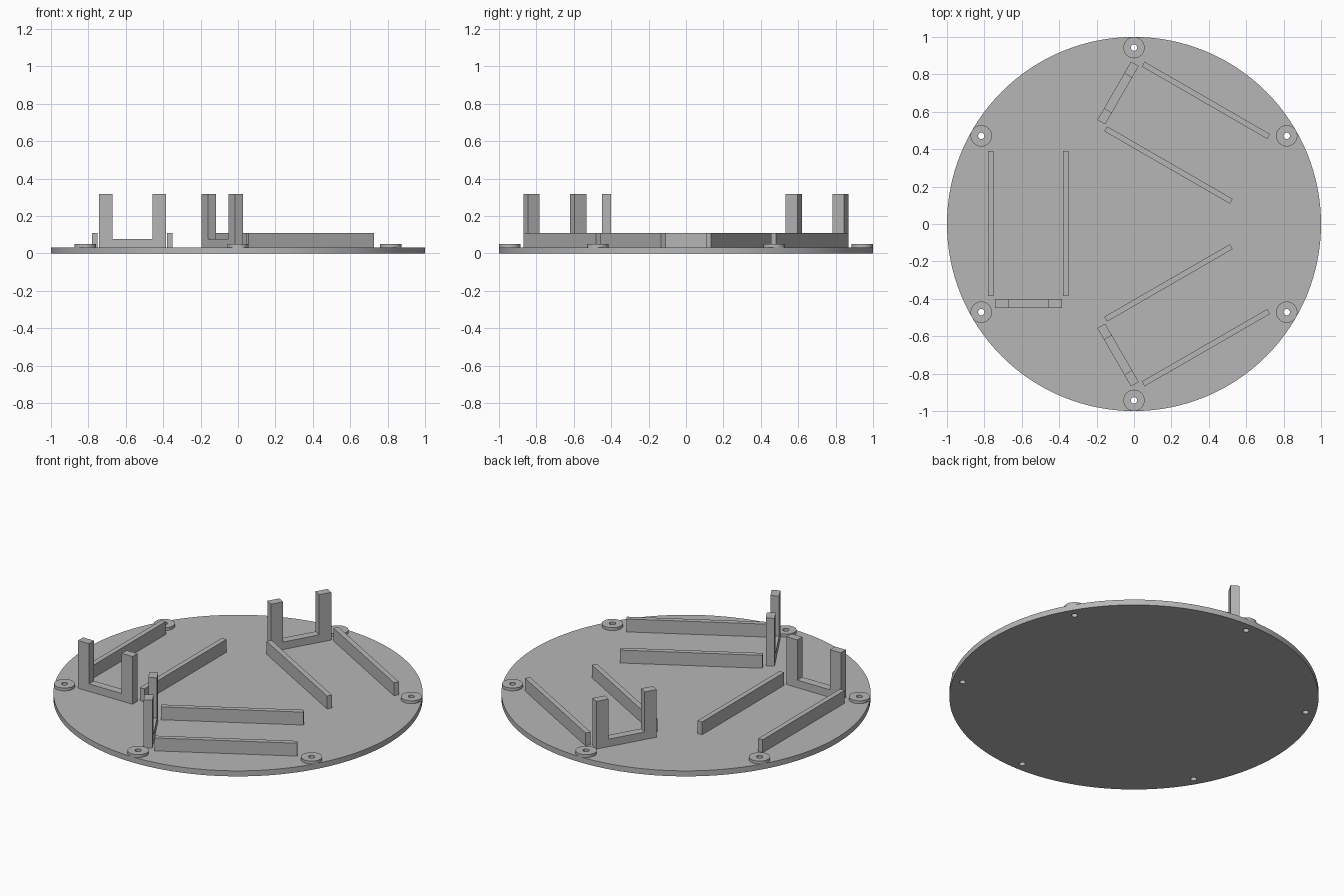
import bpy, bmesh, math
from mathutils import Matrix, Vector

cube = bpy.data.objects.get("Cube")
if cube:
    bpy.data.objects.remove(cube, do_unlink=True)

PLATE_H, BOSS_H, RAIL_H, BASE_H, POST_H = 0.033, 0.05, 0.11, 0.078, 0.318
HOLE_R, BOSS_R = 0.017, 0.057

grey = bpy.data.materials.new("plain grey")
grey.use_nodes = True
grey.diffuse_color = (0.47, 0.47, 0.47, 1)
grey.node_tree.nodes["Principled BSDF"].inputs["Base Color"].default_value = grey.diffuse_color


def add_object(name, bm):
    bmesh.ops.recalc_face_normals(bm, faces=bm.faces)
    mesh = bpy.data.meshes.new(name)
    bm.to_mesh(mesh)
    bm.free()
    mesh.materials.append(grey)
    obj = bpy.data.objects.new(name, mesh)
    bpy.context.collection.objects.link(obj)
    return obj


def smooth(obj):
    bpy.ops.object.select_all(action='DESELECT')
    obj.select_set(True)
    bpy.context.view_layer.objects.active = obj
    bpy.ops.object.shade_smooth_by_angle(angle=math.radians(30))


def add_cylinder(bm, x, y, r, z0, z1, sides):
    bmesh.ops.create_cone(bm, cap_ends=True, segments=sides, radius1=r, radius2=r, depth=z1 - z0,
                          matrix=Matrix.Translation((x, y, (z0 + z1) / 2)))


def prism(name, outline, offset, matrix):
    """Extrude an outline by an offset, then place it."""
    bm = bmesh.new()
    face = bm.faces.new([bm.verts.new(p) for p in outline])
    ext = bmesh.ops.extrude_face_region(bm, geom=[face])["geom"]
    bmesh.ops.translate(bm, vec=offset, verts=[v for v in ext if isinstance(v, bmesh.types.BMVert)])
    bmesh.ops.transform(bm, matrix=matrix, verts=bm.verts)
    return add_object(name, bm)


# Six mounting points evenly spaced round the rim
mounts = [(0.943 * math.cos(math.radians(a)), 0.943 * math.sin(math.radians(a)))
          for a in range(30, 390, 60)]

# Round base plate with the screw holes cut through it
bm = bmesh.new()
add_cylinder(bm, 0, 0, 1.0, 0, PLATE_H, 128)
plate = add_object("base_plate", bm)
bm = bmesh.new()
for x, y in mounts:
    add_cylinder(bm, x, y, HOLE_R, -0.1, 0.1, 32)
cutter = add_object("hole_cutter", bm)
cutter.hide_render = True
cut = plate.modifiers.new("screw_holes", 'BOOLEAN')
cut.operation, cut.solver, cut.object = 'DIFFERENCE', 'EXACT', cutter
bpy.context.view_layer.objects.active = plate
bpy.ops.object.modifier_apply(modifier=cut.name)
bpy.data.objects.remove(cutter, do_unlink=True)
smooth(plate)

# Raised ring round each hole: a rectangular section spun full circle
for i, (x, y) in enumerate(mounts):
    bm = bmesh.new()
    section = [(HOLE_R, PLATE_H), (BOSS_R, PLATE_H), (BOSS_R, BOSS_H), (HOLE_R, BOSS_H)]
    verts = [bm.verts.new((r, 0, z)) for r, z in section]
    edges = [bm.edges.new((verts[k], verts[(k + 1) % 4])) for k in range(4)]
    bmesh.ops.spin(bm, geom=verts + edges, cent=(0, 0, 0), axis=(0, 0, 1),
                   angle=math.tau, steps=32, use_merge=True)
    bmesh.ops.remove_doubles(bm, verts=bm.verts, dist=1e-5)
    bmesh.ops.translate(bm, vec=(x, y, 0), verts=bm.verts)
    smooth(add_object(f"screw_boss_{i + 1}", bm))

# Three holders: the left one, one turned to the back, and its mirror at the front
turn = Matrix.Rotation(math.radians(-120), 4, 'Z')
flip = Matrix.Scale(-1, 4, Vector((0, 1, 0)))
for place, matrix in (("left", Matrix.Identity(4)), ("back", turn), ("front", flip @ turn)):
    # Pair of low rails
    for side, x in (("outer", -0.78), ("inner", -0.38)):
        outline = [(x, -0.385, PLATE_H), (x + 0.03, -0.385, PLATE_H),
                   (x + 0.03, 0.39, PLATE_H), (x, 0.39, PLATE_H)]
        prism(f"{place}_{side}_rail", outline, (0, 0, RAIL_H - PLATE_H), matrix)
    # U-shaped end bracket with two tall posts
    x0, x1, w = -0.744, -0.384, 0.072
    outline = [(x0, PLATE_H), (x1, PLATE_H), (x1, POST_H), (x1 - w, POST_H),
               (x1 - w, BASE_H), (x0 + w, BASE_H), (x0 + w, POST_H), (x0, POST_H)]
    prism(f"{place}_end_bracket", [(x, -0.448, z) for x, z in outline], (0, 0.048, 0), matrix)
